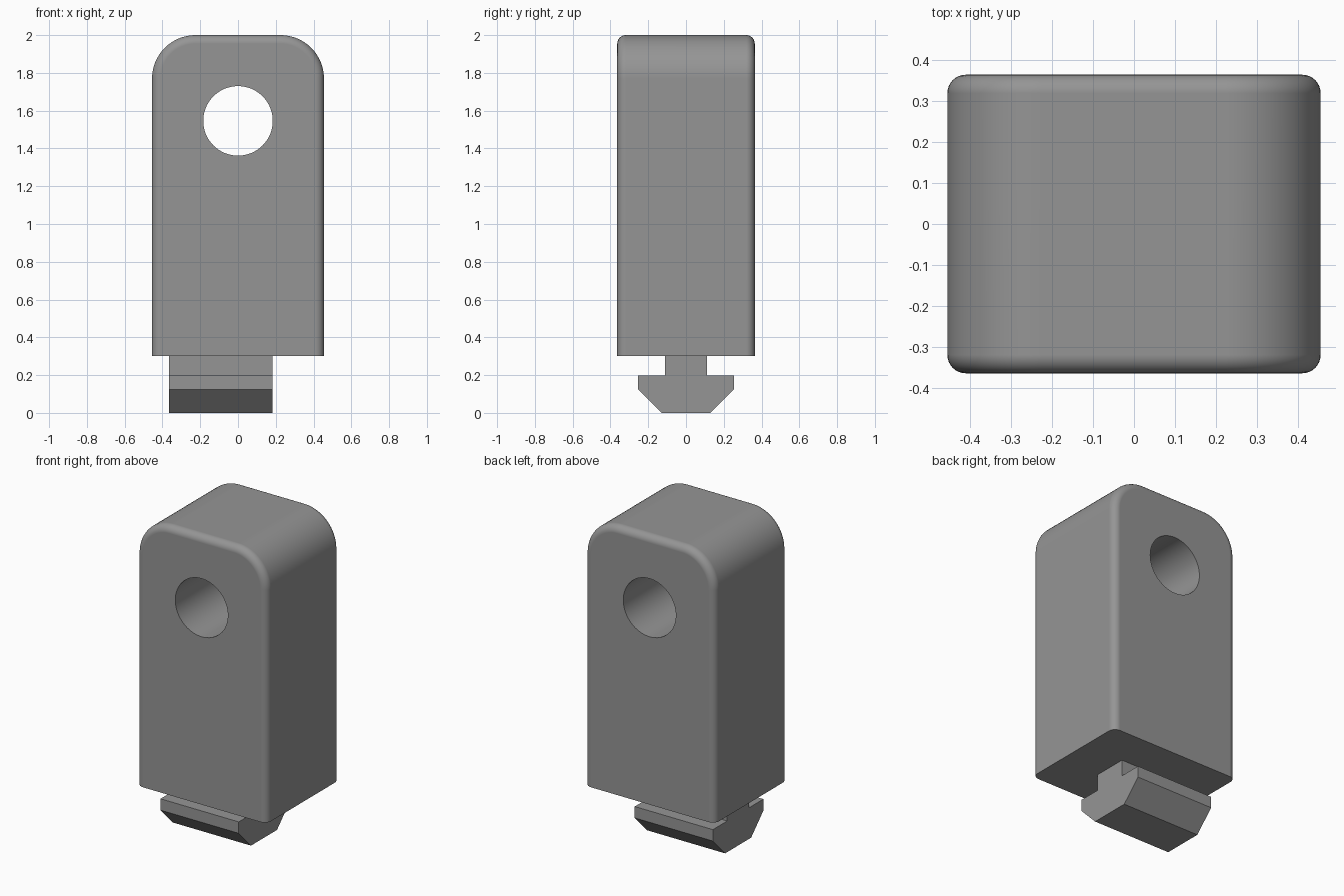
import bpy, bmesh, math

if "Cube" in bpy.data.objects:
    bpy.data.objects.remove(bpy.data.objects["Cube"])

HX, HY = 0.455, 0.364        # body half width and half depth
BASE, TOP = 0.30, 2.0        # body bottom and top
CORNER, FILLET = 0.23, 0.045 # top corner radius and edge rounding

grey = bpy.data.materials.new("grey")
grey.diffuse_color = (0.30, 0.30, 0.30, 1)
grey.use_nodes = True
grey.node_tree.nodes["Principled BSDF"].inputs["Base Color"].default_value = grey.diffuse_color


def loft(name, rings):
    """Skin a row of closed rings and cap both ends."""
    bm = bmesh.new()
    loops = [[bm.verts.new(p) for p in ring] for ring in rings]
    for a, b in zip(loops, loops[1:]):
        for i in range(len(a)):
            j = (i + 1) % len(a)
            bm.faces.new((a[i], a[j], b[j], b[i]))
    bm.faces.new(loops[0][::-1])
    bm.faces.new(loops[-1])
    bmesh.ops.recalc_face_normals(bm, faces=bm.faces)
    mesh = bpy.data.meshes.new(name)
    bm.to_mesh(mesh)
    bm.free()
    mesh.materials.append(grey)
    obj = bpy.data.objects.new(name, mesh)
    bpy.context.collection.objects.link(obj)
    return obj


def arch(inset, y, steps=16):
    """Round-shouldered outline with a flat bottom, shrunk by inset."""
    r = CORNER - inset
    pts = [(-HX + inset, y, BASE), (HX - inset, y, BASE)]
    for side, start in ((1, 0), (-1, 90)):
        for k in range(steps + 1):
            a = math.radians(start + 90 * k / steps)
            pts.append((side * (HX - CORNER) + r * math.cos(a), y,
                        TOP - CORNER + r * math.sin(a)))
    return pts


# Body: outline swept front to back with rounded front and back rims
half = []
for k in range(9):
    a = math.radians(90 * k / 8)
    half.append((FILLET * (1 - math.sin(a)), HY - FILLET + FILLET * math.cos(a)))
body = loft("body", [arch(d, -y) for d, y in half] +
            [arch(d, y) for d, y in reversed(half)])

# Round hole straight through the body
circle = [(0.184 * math.cos(math.tau * k / 64), 1.546 + 0.184 * math.sin(math.tau * k / 64))
          for k in range(64)]
cutter = loft("hole_cutter", [[(x, y, z) for x, z in circle] for y in (-1, 1)])
cut = body.modifiers.new("hole", 'BOOLEAN')
cut.operation, cut.object, cut.solver = 'DIFFERENCE', cutter, 'EXACT'
bpy.context.view_layer.objects.active = body
body.select_set(True)
bpy.ops.object.modifier_apply(modifier="hole")
bpy.data.objects.remove(cutter)
bpy.ops.object.shade_smooth_by_angle(angle=math.radians(30))
weighted = body.modifiers.new("even_shading", 'WEIGHTED_NORMAL')
weighted.keep_sharp = True

# Foot: T-shaped key with a tapered head, set off towards the left
right = [(0.13, 0), (0.253, 0.125), (0.253, 0.197), (0.11, 0.197), (0.11, BASE)]
profile = right + [(-y, z) for y, z in reversed(right)]
loft("foot", [[(x, y, z) for y, z in profile] for x in (-0.365, 0.182)])
